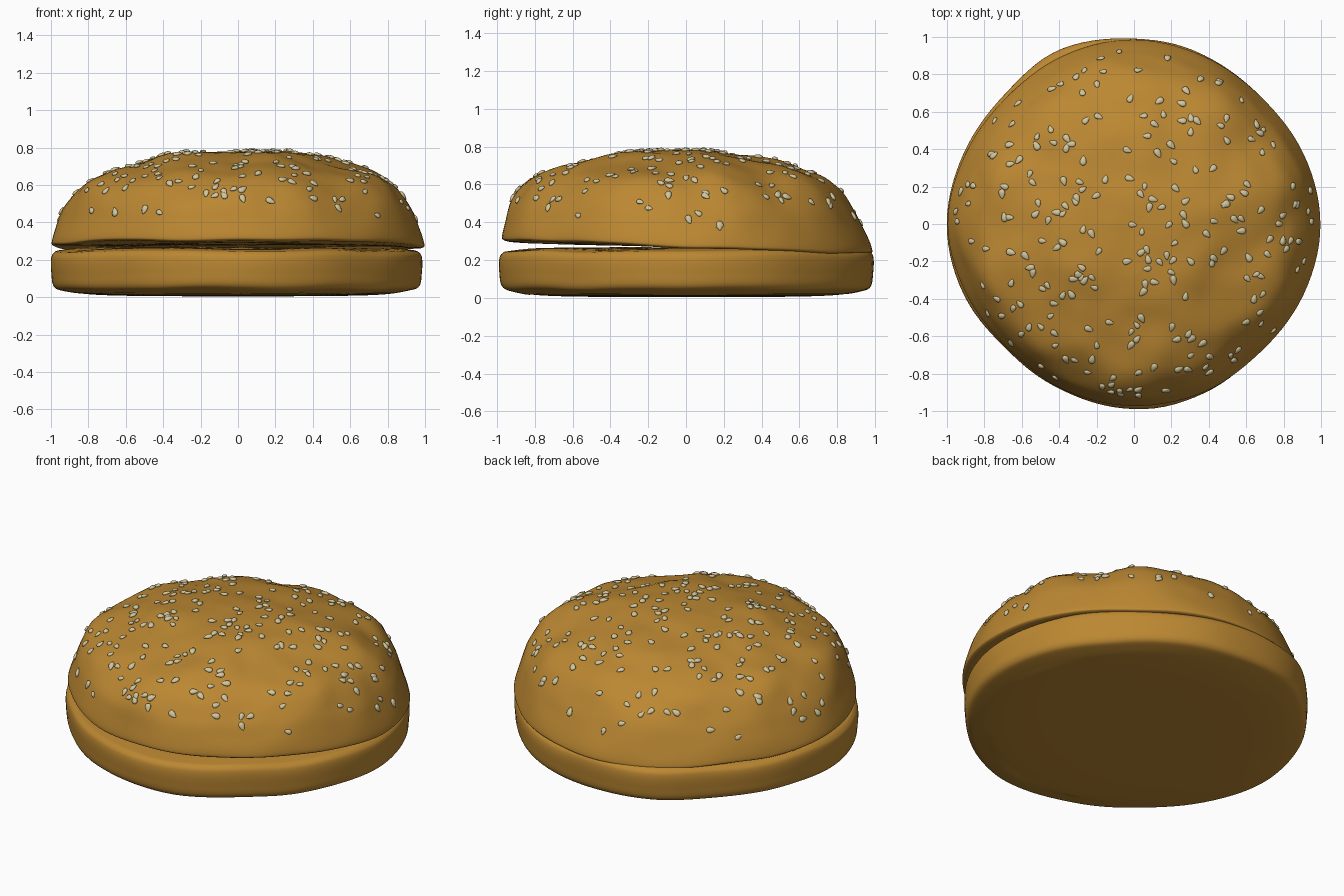
import bpy, bmesh, math, random
from mathutils import Vector, Matrix, noise

if "Cube" in bpy.data.objects:
    bpy.data.objects.remove(bpy.data.objects["Cube"])

random.seed(7)
SEGMENTS = 112


def material(name, color):
    m = bpy.data.materials.new(name)
    m.diffuse_color = (*color, 1)
    m.use_nodes = True
    m.node_tree.nodes["Principled BSDF"].inputs["Base Color"].default_value = m.diffuse_color
    return m


def spline(p0, p1, p2, p3, t):
    return 0.5 * (2 * p1 + (p2 - p0) * t + (2 * p0 - 5 * p1 + 4 * p2 - p3) * t * t
                  + (3 * p1 - p0 - 3 * p2 + p3) * t ** 3)


def smooth_profile(points, steps=6):
    pts = [Vector(p) for p in points]
    last = len(pts) - 1
    out = []
    for i in range(last):
        a, b, c, d = pts[max(i - 1, 0)], pts[i], pts[i + 1], pts[min(i + 2, last)]
        out += [spline(a, b, c, d, k / steps) for k in range(steps)]
    return out + [pts[-1]]


def outline(radii, angle):
    """Uneven round outline from evenly spaced radii."""
    n = len(radii)
    f = angle / math.tau * n
    i = int(f)
    return spline(*[radii[(i + k) % n] for k in (-1, 0, 1, 2)], f - i)


def finish(name, bm, mat):
    mesh = bpy.data.meshes.new(name)
    bm.to_mesh(mesh)
    obj = bpy.data.objects.new(name, mesh)
    bpy.context.collection.objects.link(obj)
    mesh.materials.append(mat)
    for p in mesh.polygons:
        p.use_smooth = True
    return obj


def lathe(profile, radii, warp):
    """Revolve a profile around z with an uneven outline and a warp."""
    bm = bmesh.new()
    rings = []
    for r, z in smooth_profile(profile):
        ring = []
        for k in range(SEGMENTS):
            a = math.tau * k / SEGMENTS
            rad = max(r, 0) * (1 + (outline(radii, a) - 1) * min(1, max(r, 0)))
            ring.append(bm.verts.new(warp(Vector((rad * math.cos(a), rad * math.sin(a), z)))))
        rings.append(ring)
    for r0, r1 in zip(rings, rings[1:]):
        for k in range(SEGMENTS):
            j = (k + 1) % SEGMENTS
            bm.faces.new((r0[k], r1[k], r1[j], r0[j]))
    bmesh.ops.remove_doubles(bm, verts=bm.verts, dist=0.0003)
    bmesh.ops.recalc_face_normals(bm, faces=bm.faces)
    return bm


def warp_top(p):
    h = min(1, max(0, (p.z - 0.28) / 0.35))
    lump = noise.noise(p * 3.2 + Vector((4, 1, 2))) * 0.03 + noise.noise(p * 7) * 0.01
    rim = (1 - h) * min(1, p.xy.length) ** 2
    q = p.copy()
    q.z += rim * (-0.01 - 0.04 * p.y + 0.016 * noise.noise(Vector((p.x * 2.5, p.y * 2.5, 5))))
    q.z += lump * h * 0.8
    q.xy *= 1 + lump * h
    q.y -= 0.035 * h * (1 - 0.4 * h)
    return q


def warp_bottom(p):
    q = p.copy()
    edge = min(1, p.xy.length)
    if p.z > 0.02:
        q.z += edge * 0.012 * noise.noise(p * 2.5)
    q.xy *= 1 + 0.012 * noise.noise(p * 3) * (1 - abs(p.x))
    return q


crust = material("crust", (0.5, 0.245, 0.032))
seed_mat = material("seed", (0.64, 0.56, 0.33))

# bottom bun
bottom = lathe([(0, 0.004), (0.5, 0.006), (0.78, 0.014), (0.93, 0.035), (0.985, 0.06),
                (0.998, 0.13), (1.0, 0.2), (0.985, 0.235), (0.94, 0.25), (0.75, 0.262), (0, 0.268)],
               [0.985, 0.975, 0.96, 0.975, 0.99, 1.01, 0.98, 0.985,
                1.0, 0.985, 0.955, 0.97, 0.985, 0.975, 0.955, 0.97], warp_bottom)
finish("bottom_bun", bottom, crust)

# domed top bun
top = lathe([(0, 0.772), (0.25, 0.767), (0.48, 0.737), (0.69, 0.675), (0.83, 0.6),
             (0.915, 0.5), (0.962, 0.4), (0.995, 0.305), (0.985, 0.28), (0.93, 0.277),
             (0.7, 0.277), (0, 0.277)],
            [1.0, 0.985, 0.965, 0.975, 0.99, 0.98, 0.965, 0.98,
             1.0, 0.975, 0.95, 0.965, 0.975, 0.975, 0.965, 0.985], warp_top)
finish("top_bun", top, crust)

# sesame seeds spread over the dome by face area
top.faces.ensure_lookup_table()
faces = list(top.faces)
weights = []
for f in faces:
    c = f.calc_center_median()
    weights.append(f.calc_area() * min(1, max(0, (c.z - 0.36) / 0.2)))

seeds = bmesh.new()
for f in random.choices(faces, weights, k=235):
    n = f.normal
    side = n.cross(Vector((random.uniform(-1, 1), random.uniform(-1, 1), random.uniform(-1, 1)))).normalized()
    rot = Matrix((side, n.cross(side), n)).transposed().to_4x4()
    size = random.uniform(0.85, 1.15)
    place = Matrix.Translation(f.calc_center_median() + n * 0.004) @ rot
    made = bmesh.ops.create_uvsphere(seeds, u_segments=10, v_segments=7, radius=1)
    for v in made["verts"]:
        x, y, z = v.co.z, v.co.x, v.co.y
        taper = 1 - 0.4 * x
        v.co = place @ (Vector((x * 0.024, y * 0.0155 * taper, z * 0.009 * taper)) * size)
bmesh.ops.recalc_face_normals(seeds, faces=seeds.faces)
finish("sesame_seeds", seeds, seed_mat)
for b in (bottom, top, seeds):
    b.free()
